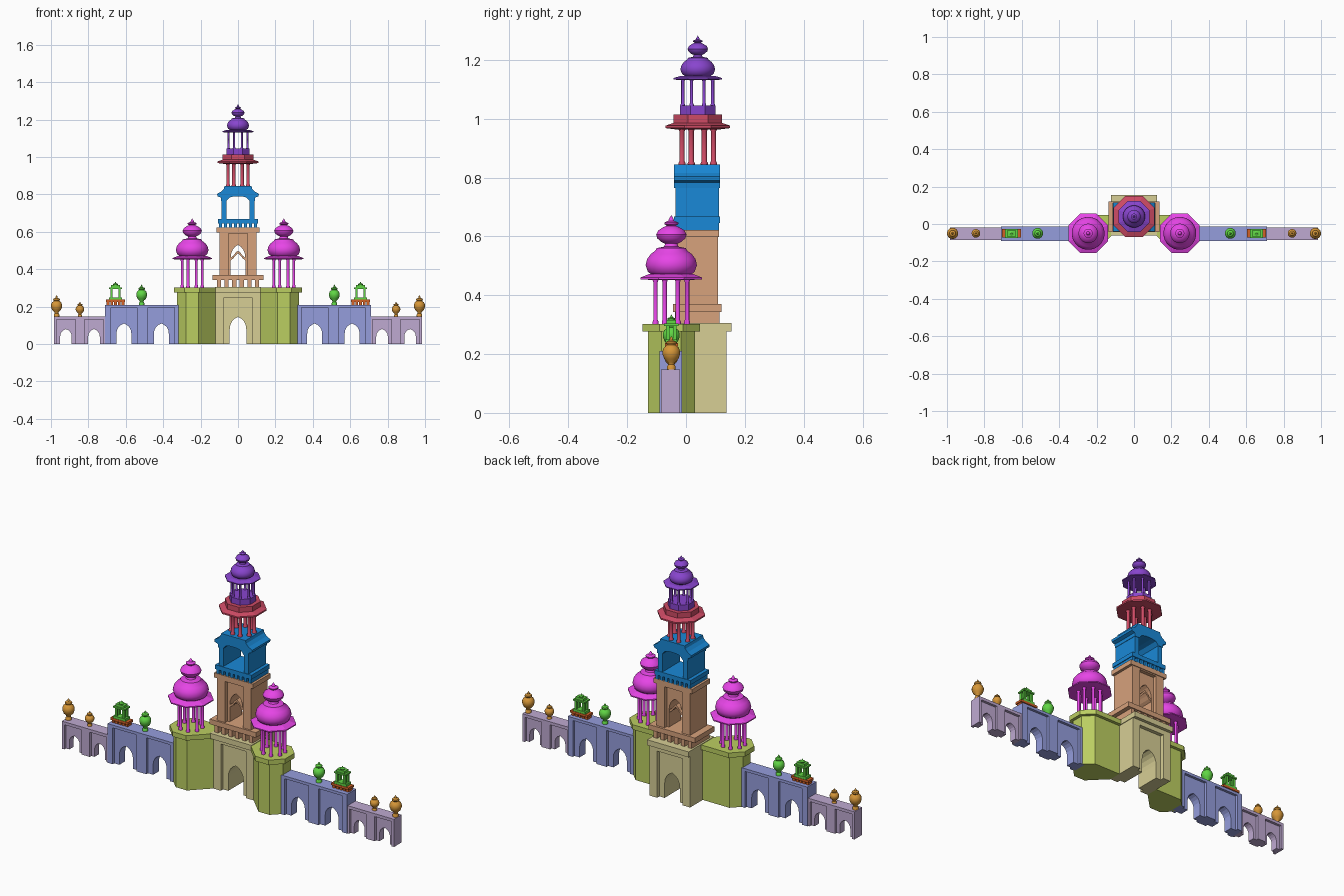
import bpy, bmesh, math

if "Cube" in bpy.data.objects:
    bpy.data.objects.remove(bpy.data.objects["Cube"])

def mat(name, r, g, b):
    m = bpy.data.materials.new(name)
    m.diffuse_color = (r, g, b, 1)
    m.use_nodes = True
    m.node_tree.nodes["Principled BSDF"].inputs["Base Color"].default_value = m.diffuse_color
    return m

LILAC = mat("lilac", .52, .4, .64)
BLUE = mat("periwinkle", .3, .34, .72)
GREEN = mat("olive_green", .5, .62, .12)
KHAKI = mat("khaki", .68, .62, .3)
TAN = mat("terracotta", .68, .36, .2)
SKY = mat("blue", .01, .25, .68)
RED = mat("red", .62, .07, .13)
PURPLE = mat("purple", .25, .06, .62)
PINK = mat("magenta", .8, .06, .8)
ORANGE = mat("orange", .68, .31, .04)
LIME = mat("lime", .12, .68, .06)
RUST = mat("rust", .65, .12, .02)

def finish(name, bm, m, smooth=False):
    bmesh.ops.remove_doubles(bm, verts=bm.verts, dist=1e-5)
    bmesh.ops.recalc_face_normals(bm, faces=bm.faces)
    me = bpy.data.meshes.new(name)
    bm.to_mesh(me)
    bm.free()
    ob = bpy.data.objects.new(name, me)
    bpy.context.collection.objects.link(ob)
    me.materials.append(m)
    if smooth:
        bpy.ops.object.select_all(action='DESELECT')
        ob.select_set(True)
        bpy.context.view_layer.objects.active = ob
        bpy.ops.object.shade_smooth_by_angle(angle=math.radians(38))
    return ob

def add_prism(bm, a, b):
    """Join two matching outlines into a closed solid."""
    va = [bm.verts.new(p) for p in a]
    vb = [bm.verts.new(p) for p in b]
    bm.faces.new(va)
    bm.faces.new(vb)
    for i in range(len(a)):
        j = (i + 1) % len(a)
        bm.faces.new((va[i], va[j], vb[j], vb[i]))

def front_prism(name, pts, y0, y1, m):
    bm = bmesh.new()
    add_prism(bm, [(x, y0, z) for x, z in pts], [(x, y1, z) for x, z in pts])
    return finish(name, bm, m)

def plan_prism(name, pts, z0, z1, m):
    bm = bmesh.new()
    add_prism(bm, [(x, y, z0) for x, y in pts], [(x, y, z1) for x, y in pts])
    return finish(name, bm, m)

def boxes(name, items, m):
    bm = bmesh.new()
    for x0, x1, y0, y1, z0, z1 in items:
        c = [(x0, y0), (x1, y0), (x1, y1), (x0, y1)]
        add_prism(bm, [(*p, z0) for p in c], [(*p, z1) for p in c])
    return finish(name, bm, m)

def add_lathe(bm, prof, cx, cy, cz, seg, s=1):
    rings = []
    for r, z in prof:
        r = max(r, 1e-7)
        rings.append([bm.verts.new((cx + s * r * math.cos((i + .5) * math.tau / seg),
                                    cy + s * r * math.sin((i + .5) * math.tau / seg), cz + s * z))
                      for i in range(seg)])
    for a, b in zip(rings, rings[1:]):
        for i in range(seg):
            j = (i + 1) % seg
            bm.faces.new((a[i], a[j], b[j], b[i]))
    for ring, p in ((rings[0], prof[0]), (rings[-1], prof[-1])):
        if p[0] > 1e-5:
            bm.faces.new(ring)

def lathe(name, prof, c, m, seg=24, s=1):
    bm = bmesh.new()
    add_lathe(bm, prof, *c, seg, s)
    return finish(name, bm, m, seg > 8)

def columns(name, cx, cy, z0, z1, ring, r, m):
    bm = bmesh.new()
    h = z1 - z0
    for i in range(8):
        a = (i + .5) * math.tau / 8
        add_lathe(bm, [(r * 1.35, 0), (r * 1.35, h * .06), (r, h * .1), (r, h * .9), (r * 1.35, h * .95), (r * 1.35, h)],
                  cx + ring * math.cos(a), cy + ring * math.sin(a), z0, 10)
    return finish(name, bm, m, True)

def arch(cx, w, spring, top):
    """Pointed arch notch from left foot to right foot."""
    left = [(cx - w, spring), (cx - w * .93, spring + (top - spring) * .35),
            (cx - w * .72, spring + (top - spring) * .65), (cx - w * .4, spring + (top - spring) * .86)]
    return [(cx - w, None)] + left + [(cx, top)] + [(2 * cx - x, z) for x, z in reversed(left)] + [(cx + w, None)]

def pierced(x0, x1, z0, z1, notches):
    pts = [(x0, z0)] + [(x, z0 if z is None else z) for n in notches for x, z in n]
    return pts + [(x1, z0), (x1, z1), (x0, z1)]

def arcade(name, x0, x1, z0, z1, y0, y1, openings, m, d=.014):
    """Arched core with framed, recessed bays on both faces. openings: cx, w, spring, top, bay w, bay top"""
    arches = [arch(*o[:4]) for o in openings]
    bays = [[(o[0] - o[4], None), (o[0] - o[4], o[5]), (o[0] + o[4], o[5]), (o[0] + o[4], None)] for o in openings]
    front_prism(name + "_core", pierced(x0, x1, z0, z1, arches), y0 + d, y1 - d, m)
    front_prism(name + "_front_frame", pierced(x0, x1, z0, z1, bays), y0, y0 + d, m)
    front_prism(name + "_back_frame", pierced(x0, x1, z0, z1, bays), y1 - d, y1, m)

DOME = [(.06, .008), (.08, .022), (.088, .045), (.083, .066), (.07, .083), (.054, .095), (.05, .103),
        (.025, .108), (.021, .118), (.034, .124), (.048, .136), (.052, .149), (.045, .163), (.028, .174),
        (.016, .179), (.024, .185), (.024, .19), (.01, .196), (.007, .204), (0, .215)]
OCT = 1 / math.cos(math.pi / 8)
URN = [(.5, 0), (.5, .1), (.35, .16), (.4, .22), (.8, .32), (1, .46), (1, .56), (.85, .66), (.5, .74),
       (.62, .79), (.55, .84), (.2, .88), (.16, .94), (0, 1)]

def urn(name, x, z, r, h, m):
    lathe(name, [(a * r, b * h) for a, b in URN], (x, -.05, z), m, 20)

for s, side in ((1, "right"), (-1, "left")):
    # Side walls and outer walls
    def mirrored(name, x0, x1, top, y0, y1, ops, m):
        a, b = sorted((s * x0, s * x1))
        ops = sorted((s * o[0], *o[1:]) for o in ops)
        arcade(f"{side}_{name}", a, b, 0, top, y0, y1, ops, m)
    mirrored("inner_wall", .31, .71, .21, -.09, -.013,
             [(.41, .04, .055, .11, .07, .195), (.61, .04, .055, .11, .07, .195)], BLUE)
    mirrored("outer_wall", .71, .985, .148, -.085, -.02,
             [(.77, .031, .04, .08, .05, .132), (.92, .031, .04, .08, .05, .132)], LILAC)
    # Wall-top ornaments
    urn(f"{side}_end_urn", s * .97, .146, .03, .115, ORANGE)
    urn(f"{side}_small_urn", s * .845, .146, .023, .08, ORANGE)
    urn(f"{side}_green_urn", s * .515, .208, .029, .11, LIME)
    k = s * .655
    boxes(f"{side}_kiosk_base", [(k - .052, k + .052, -.072, -.028, .225, .237)] +
          [(k + x - .007, k + x + .007, -.066, -.034, .209, .226) for x in (-.04, -.02, 0, .02, .04)], RUST)
    boxes(f"{side}_kiosk", [(k - .036, k + .036, -.07, -.03, .237, .25),
                            (k - .034, k + .034, -.074, -.026, .295, .303),
                            (k - .024, k + .024, -.066, -.034, .303, .316)] +
          [(k + x - .006, k + x + .006, y - .006, y + .006, .25, .295)
           for x in (-.022, .022) for y in (-.062, -.038)], LIME)
    lathe(f"{side}_kiosk_finial", [(.012, 0), (.014, .006), (.005, .01), (0, .02)], (k, -.05, .315), LIME, 10)

    # Octagonal bastion whose diagonal face runs on to the gate
    def bastion(a, inner):
        c, y, h = .245, -.05, a * math.tan(math.pi / 8)
        return [(s * px, py) for px, py in ((c + a, y - h), (c + a, y + h), (c + h, y + a), (.12, y + a),
                                            (.12, inner), (c - h, y - a), (c + h, y - a))]
    plan_prism(f"{side}_bastion", bastion(.08, -.038), 0, .28, GREEN)
    plan_prism(f"{side}_bastion_cap", bastion(.097, -.063), .276, .302, GREEN)

    # Domed pavilion on the bastion
    c = (s * .245, -.05)
    columns(f"{side}_pavilion_columns", *c, .3, .46, .058, .0075, PINK)
    lathe(f"{side}_pavilion_eave", [(.07 * OCT, 0), (.105 * OCT, .002), (.105 * OCT, .008), (.075 * OCT, .02)],
          (*c, .452), PINK, 8)
    lathe(f"{side}_pavilion_dome", DOME, (*c, .457), PINK)

# Central gate
arcade("gate", -.12, .12, 0, .28, -.038, .137, [(0, .045, .075, .145, .075, .25)], KHAKI, .02)
boxes("gate_cap", [(-.123, .123, -.062, .154, .276, .305)], KHAKI)

# Lower tower stage
boxes("tower_brackets", [(x - .011, x + .011, -.038, .114, .3, .347)
                         for x in (-.102, -.061, -.02, .02, .061, .102)], TAN)
boxes("tower_balcony", [(-.137, .137, -.044, .12, .343, .37)], TAN)
arcade("tower_shaft", -.1, .1, .368, .6, -.034, .108, [(0, .039, .46, .53, .052, .59)], TAN, .02)
boxes("tower_cornice", [(-.115, .115, -.038, .112, .597, .622)], TAN)
curve = [(-.039, .462), (-.025, .472), (-.013, .488), (0, .5), (.013, .488), (.025, .472), (.039, .462)]
front_prism("window_canopy", curve + [(x, z - .014) for x, z in reversed(curve)], -.012, .086, TAN)

# Open upper stage with curved roof
boxes("upper_dentils", [(x * .027 - .008, x * .027 + .008, -.036, .112, .62, .647)
                        for x in (-3.5, -2.5, -1.5, -.5, .5, 1.5, 2.5, 3.5)], SKY)
boxes("upper_floor", [(-.107, .107, -.04, .115, .645, .668)], SKY)
boxes("upper_walls", [(a, b, -.036, .112, .666, .8) for a, b in ((-.088, -.062), (.062, .088))], SKY)
half = [(.062, .765), (.09, .765), (.092, .783), (.11, .79), (.112, .803), (.09, .815), (.076, .83), (.072, .845)]
inner = [(.045, .784), (.02, .79)]
ring = half + [(-x, z) for x, z in reversed(half)] + [(-x, z) for x, z in inner] + [(x, z) for x, z in reversed(inner)]
front_prism("upper_roof", ring, -.04, .115, SKY)

# Red open colonnade
columns("colonnade_columns", 0, .04, .842, .97, .058, .009, RED)
lathe("colonnade_eave", [(.07 * OCT, -.005), (.11 * OCT, 0), (.11 * OCT, .008), (.082 * OCT, .018),
                         (.082 * OCT, .046)], (0, .04, .968), RED, 8)

# Top lantern
lathe("lantern_drum", [(.061 * OCT, 0), (.061 * OCT, .034)], (0, .04, 1.011), PURPLE, 8)
columns("lantern_columns", 0, .04, 1.043, 1.137, .055, .0055, PURPLE)
lathe("lantern_eave", [(.06 * OCT, 0), (.082 * OCT, .002), (.082 * OCT, .007), (.06 * OCT, .014)],
      (0, .04, 1.131), PURPLE, 8)
lathe("lantern_dome", DOME, (0, .04, 1.137), PURPLE, 24, .675)
